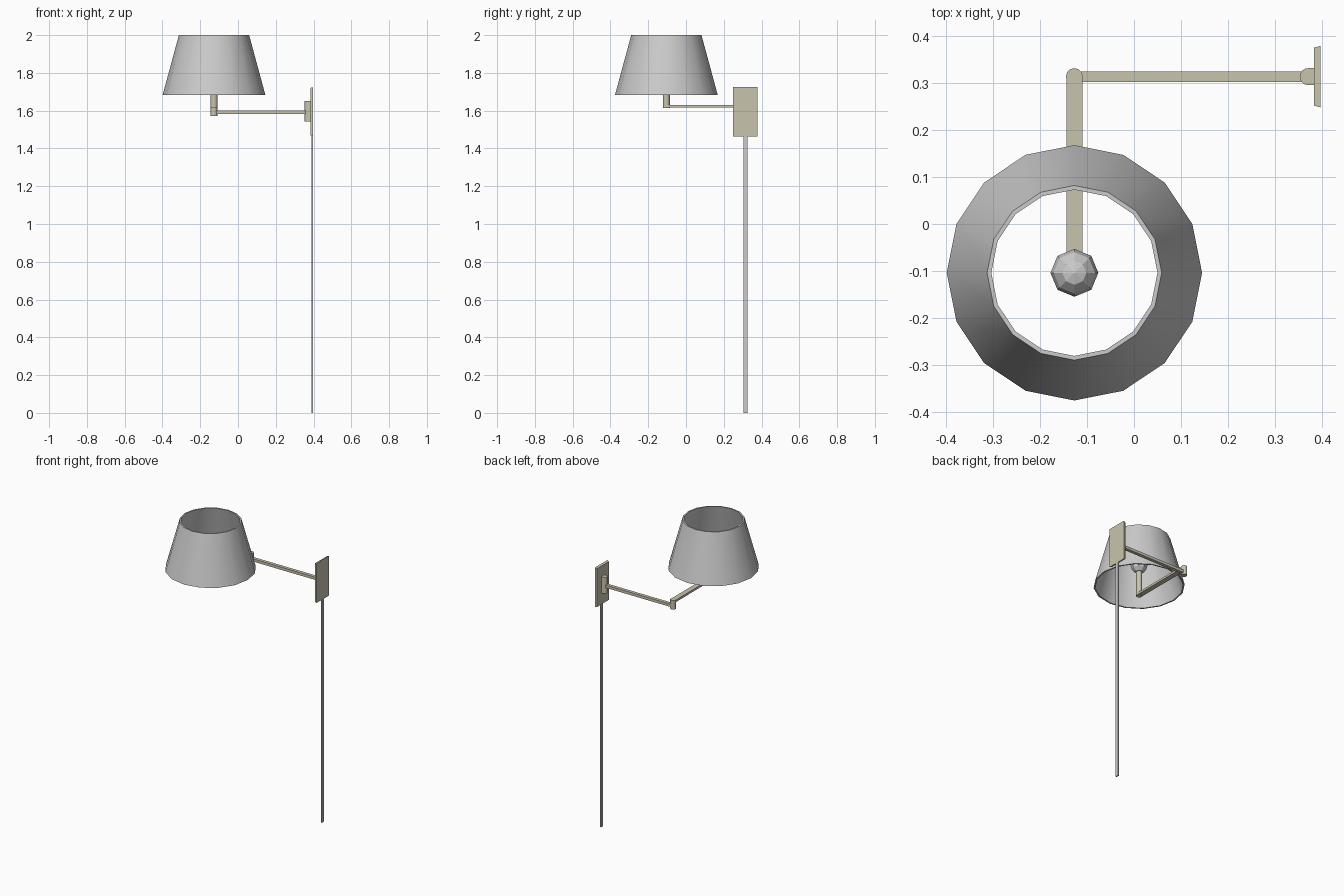
import bpy, bmesh
from math import cos, sin, pi

if "Cube" in bpy.data.objects:
    bpy.data.objects.remove(bpy.data.objects["Cube"])

LX, LY = -0.127, -0.104      # lamp axis
HY = 0.314                   # long arm line

brass = bpy.data.materials.new("brass")
brass.diffuse_color = (0.58, 0.55, 0.42, 1)
brass.use_nodes = True
brass.node_tree.nodes["Principled BSDF"].inputs["Base Color"].default_value = brass.diffuse_color

def finish(name, bm, mat=None, smooth=False):
    bmesh.ops.recalc_face_normals(bm, faces=bm.faces)
    me = bpy.data.meshes.new(name)
    bm.to_mesh(me)
    bm.free()
    ob = bpy.data.objects.new(name, me)
    bpy.context.collection.objects.link(ob)
    if mat:
        me.materials.append(mat)
    if smooth:
        bpy.context.view_layer.objects.active = ob
        ob.select_set(True)
        bpy.ops.object.shade_smooth_by_angle(angle=0.7)
        ob.select_set(False)
    return ob

def lathe(name, profile, x, y, n, closed=False, mat=None, smooth=True):
    """Rings of (radius, z); closed joins last ring to first, else ends are capped."""
    bm = bmesh.new()
    rings = [[bm.verts.new((x + r*cos(2*pi*i/n), y + r*sin(2*pi*i/n), z))
              for i in range(n)] for r, z in profile]
    pairs = list(zip(rings, rings[1:]))
    if closed:
        pairs.append((rings[-1], rings[0]))
    else:
        bm.faces.new(rings[0])
        bm.faces.new(rings[-1])
    for a, b in pairs:
        for i in range(n):
            j = (i + 1) % n
            bm.faces.new((a[i], a[j], b[j], b[i]))
    return finish(name, bm, mat, smooth)

def prism(name, pts, z0, z1, mat=None, smooth=False):
    bm = bmesh.new()
    f = bm.faces.new([bm.verts.new((x, y, z0)) for x, y in pts])
    top = bmesh.ops.extrude_face_region(bm, geom=[f])["geom"]
    bmesh.ops.translate(bm, vec=(0, 0, z1 - z0),
                        verts=[v for v in top if isinstance(v, bmesh.types.BMVert)])
    return finish(name, bm, mat, smooth)

def box(name, x0, x1, y0, y1, z0, z1, mat=None):
    return prism(name, [(x0, y0), (x1, y0), (x1, y1), (x0, y1)], z0, z1, mat)

# Open tapered shade with thin wall
lathe("lamp_shade", [(0.272, 1.683), (0.186, 2.0), (0.177, 2.0), (0.263, 1.683)],
      LX, LY, 16, closed=True)

# Faceted bulb
bm = bmesh.new()
bmesh.ops.create_uvsphere(bm, u_segments=8, v_segments=6, radius=0.051)
bmesh.ops.translate(bm, verts=bm.verts, vec=(LX, LY, 1.825))
finish("bulb", bm)

# Stem under the bulb and hinge pin
lathe("bulb_stem", [(0.018, 1.615), (0.018, 1.79)], LX, LY, 12, mat=brass)
lathe("arm_hinge", [(0.018, 1.572), (0.018, 1.632)], LX, HY, 12, mat=brass)

# Swing arms
box("front_arm", LX - 0.017, LX + 0.017, LY, HY, 1.616, 1.630, brass)
box("wall_arm", LX, 0.365, HY - 0.011, HY + 0.011, 1.582, 1.600, brass)

# D-shaped bracket on the wall plate
arc = [(0.371 + 0.018*cos(a), HY + 0.018*sin(a))
       for a in [pi/2 + pi*i/8 for i in range(9)]]
prism("wall_bracket", arc + [(0.384, HY - 0.018), (0.384, HY + 0.018)],
      1.543, 1.650, brass, smooth=True)

# Wall plate with slightly bevelled front
bm = bmesh.new()
bmesh.ops.create_cube(bm, size=1)
for v in bm.verts:
    inset = 0.004 if v.co.x < 0 else 0
    v.co = (0.383 if v.co.x < 0 else 0.397,
            HY + (0.0655 - inset) * (1 if v.co.y > 0 else -1),
            1.594 + (0.13 - inset) * (1 if v.co.z > 0 else -1))
finish("wall_plate", bm, brass)

# Cord cover running down the wall
box("cord_cover", 0.389, 0.397, HY - 0.0105, HY + 0.0105, 0, 1.468)
